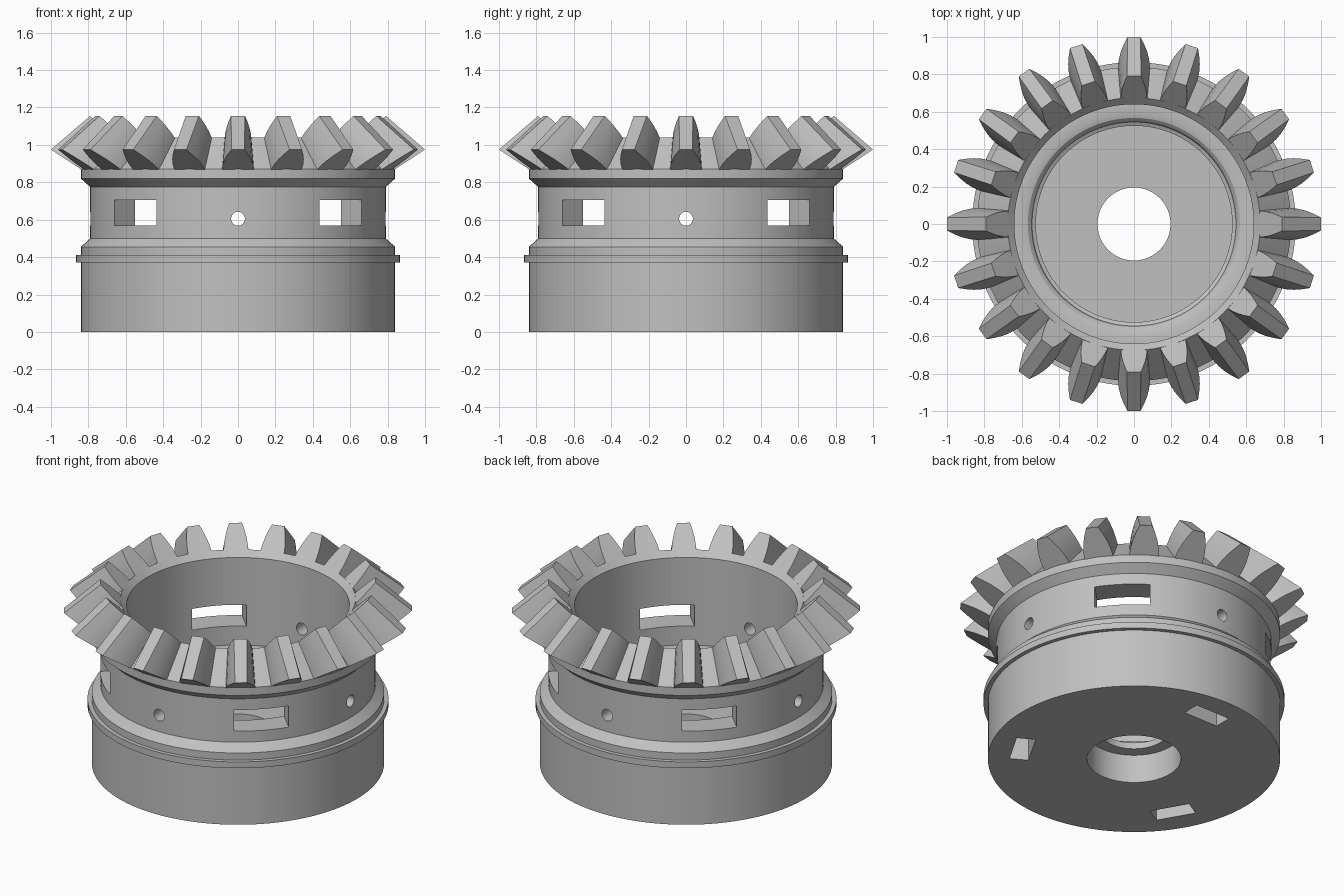
import bpy
import bmesh
from math import radians, pi
from mathutils import Matrix, Vector

if "Cube" in bpy.data.objects:
    bpy.data.objects.remove(bpy.data.objects["Cube"], do_unlink=True)

steel = bpy.data.materials.new("plain_grey")
steel.use_nodes = True
GREY = (0.53, 0.53, 0.53, 1)
steel.diffuse_color = GREY
steel.node_tree.nodes["Principled BSDF"].inputs["Base Color"].default_value = GREY


def make_object(name, bm):
    bmesh.ops.recalc_face_normals(bm, faces=bm.faces)
    mesh = bpy.data.meshes.new(name)
    bm.to_mesh(mesh)
    bm.free()
    obj = bpy.data.objects.new(name, mesh)
    bpy.context.collection.objects.link(obj)
    mesh.materials.append(steel)
    return obj


def activate(obj):
    bpy.ops.object.select_all(action="DESELECT")
    obj.select_set(True)
    bpy.context.view_layer.objects.active = obj


def smooth(obj, angle=25):
    activate(obj)
    bpy.ops.object.shade_smooth_by_angle(angle=radians(angle))


def revolve(name, profile, steps=128):
    bm = bmesh.new()
    verts = [bm.verts.new((r, 0, z)) for r, z in profile]
    edges = [bm.edges.new((v, verts[i - 1])) for i, v in enumerate(verts)]
    bmesh.ops.spin(bm, geom=verts + edges, cent=(0, 0, 0), axis=(0, 0, 1),
                   angle=2 * pi, steps=steps, use_merge=False)
    bmesh.ops.remove_doubles(bm, verts=bm.verts, dist=1e-4)
    return make_object(name, bm)


def spun(angle):
    return Matrix.Rotation(radians(angle), 4, "Z")


def add_box(bm, angle, centre, size):
    bmesh.ops.create_cube(bm, size=1, matrix=spun(angle) @ Matrix.Translation(centre)
                          @ Matrix.Diagonal((*size, 1)))


# Hollow body: outer wall with flange, waist and collar, then the stepped bore
outside = [(0.27, 0), (0.84, 0), (0.84, 0.37), (0.865, 0.37), (0.865, 0.41),
           (0.84, 0.41), (0.84, 0.455), (0.79, 0.5), (0.79, 0.775),
           (0.84, 0.82), (0.84, 0.87)]
inside = [(0.675, 1.04), (0.64, 1.005), (0.64, 0.45), (0.59, 0.45),
          (0.567, 0.443), (0.551, 0.427), (0.545, 0.405), (0.525, 0.395),
          (0.525, 0.22), (0.195, 0.22), (0.195, 0.18), (0.27, 0.18)]
body = revolve("gear_body", outside + inside)

# Cutters: four windows, four pin holes and three pockets underneath
bm = bmesh.new()
for i in range(4):
    add_box(bm, 45 + 90 * i, (0.725, 0, 0.6375), (0.35, 0.318, 0.135))
    bmesh.ops.create_cone(bm, cap_ends=True, segments=32, radius1=0.037, radius2=0.037,
                          depth=0.35, matrix=spun(90 * i)
                          @ Matrix.Translation((0.725, 0, 0.605))
                          @ Matrix.Rotation(pi / 2, 4, "Y"))
for i in range(3):
    add_box(bm, 90 + 120 * i, (0.65, 0, 0.1), (0.11, 0.24, 0.4))
cutter = make_object("opening_cutter", bm)
cutter.hide_render = True

cut = body.modifiers.new("openings", "BOOLEAN")
cut.operation = "DIFFERENCE"
cut.solver = "EXACT"
cut.object = cutter
activate(body)
bpy.ops.object.modifier_apply(modifier=cut.name)
bpy.data.objects.remove(cutter, do_unlink=True)
smooth(body)

# Bevel teeth: curved flanks lofted between an outer and an inner end
TEETH = 20
LEVELS = (-0.15, 0.0, 0.25, 0.5, 0.75, 1.0)
OUTER = (Vector((0.84, 0, 0.87)), Vector((1.0, 0, 0.975)),
         (0.086, 0.085, 0.081, 0.071, 0.055, 0.035))
INNER = (Vector((0.675, 0, 1.04)), Vector((0.79, 0, 1.155)),
         (0.073, 0.071, 0.067, 0.06, 0.05, 0.037))


def tooth_end(bm, turn, base, tip, widths):
    sides = []
    for sign in (-1, 1):
        sides.append([bm.verts.new(turn @ (base.lerp(tip, t) + Vector((0, sign * w, 0))))
                      for t, w in zip(LEVELS, widths)])
    return sides[0] + sides[1][::-1]


bm = bmesh.new()
for i in range(TEETH):
    turn = spun(360 / TEETH * i)
    outer = tooth_end(bm, turn, *OUTER)
    inner = tooth_end(bm, turn, *INNER)
    bm.faces.new(outer)
    bm.faces.new(inner[::-1])
    for k in range(len(outer)):
        bm.faces.new((outer[k - 1], outer[k], inner[k], inner[k - 1]))
teeth = make_object("bevel_teeth", bm)
smooth(teeth)
